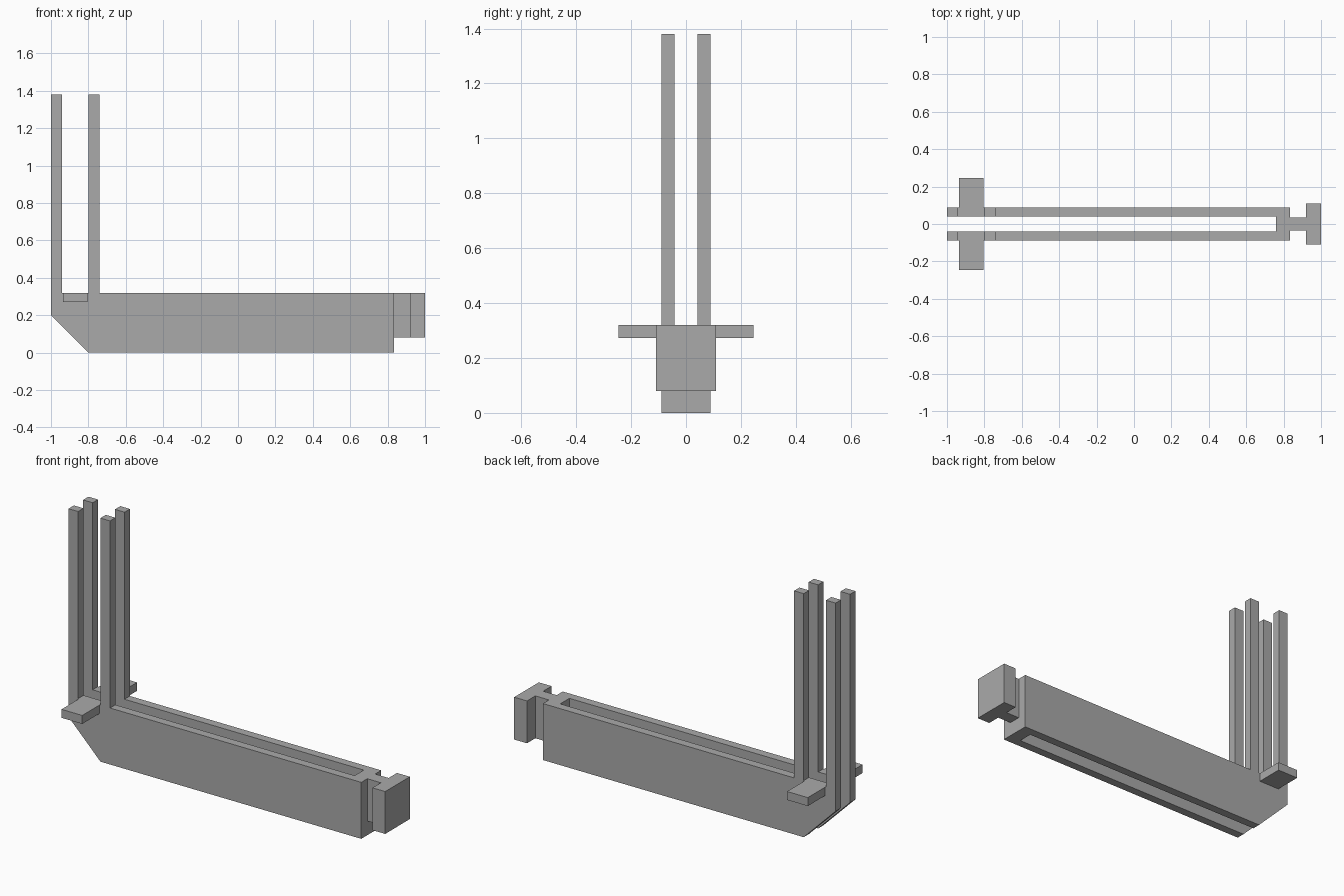
import bpy
import bmesh

old = bpy.data.objects.get("Cube")
if old:
    bpy.data.objects.remove(old, do_unlink=True)

grey = bpy.data.materials.new("plain_grey")
grey.use_nodes = True
colour = (0.4, 0.4, 0.4, 1)
grey.diffuse_color = colour
grey.node_tree.nodes["Principled BSDF"].inputs["Base Color"].default_value = colour


def extrude(name, profile, y0, y1):
    """Extrude an (x, z) outline from y0 to y1."""
    bm = bmesh.new()
    face = bm.faces.new([bm.verts.new((x, y0, z)) for x, z in profile])
    new = bmesh.ops.extrude_face_region(bm, geom=[face])["geom"]
    verts = [v for v in new if isinstance(v, bmesh.types.BMVert)]
    bmesh.ops.translate(bm, verts=verts, vec=(0, y1 - y0, 0))
    bmesh.ops.recalc_face_normals(bm, faces=bm.faces)
    mesh = bpy.data.meshes.new(name)
    bm.to_mesh(mesh)
    bm.free()
    mesh.materials.append(grey)
    obj = bpy.data.objects.new(name, mesh)
    bpy.context.collection.objects.link(obj)
    return obj


def box(name, x0, x1, y0, y1, z0, z1):
    return extrude(name, [(x0, z0), (x1, z0), (x1, z1), (x0, z1)], y0, y1)


# Side plate with two tall prongs and a chamfered lower corner
TOP, TALL, INNER, OUTER = 0.32, 1.38, 0.041, 0.089
plate = [(-1, 0.2), (-0.8, 0), (0.835, 0), (0.835, TOP),
         (-0.74, TOP), (-0.74, TALL), (-0.8, TALL), (-0.8, TOP),
         (-0.94, TOP), (-0.94, TALL), (-1, TALL)]

for side, s in (("left", 1), ("right", -1)):
    extrude(side + "_side_plate", plate, s * INNER, s * OUTER)
    # Flat tab standing out between the prongs
    box(side + "_tab", -0.935, -0.805, s * OUTER, s * 0.245, 0.272, TOP)

# Block closing the slot, then the neck and the end head
box("end_block", 0.76, 0.835, -INNER, INNER, 0, TOP)
box("neck", 0.835, 0.92, -0.035, 0.035, 0.08, TOP)
box("end_head", 0.92, 1, -0.11, 0.11, 0.08, TOP)
